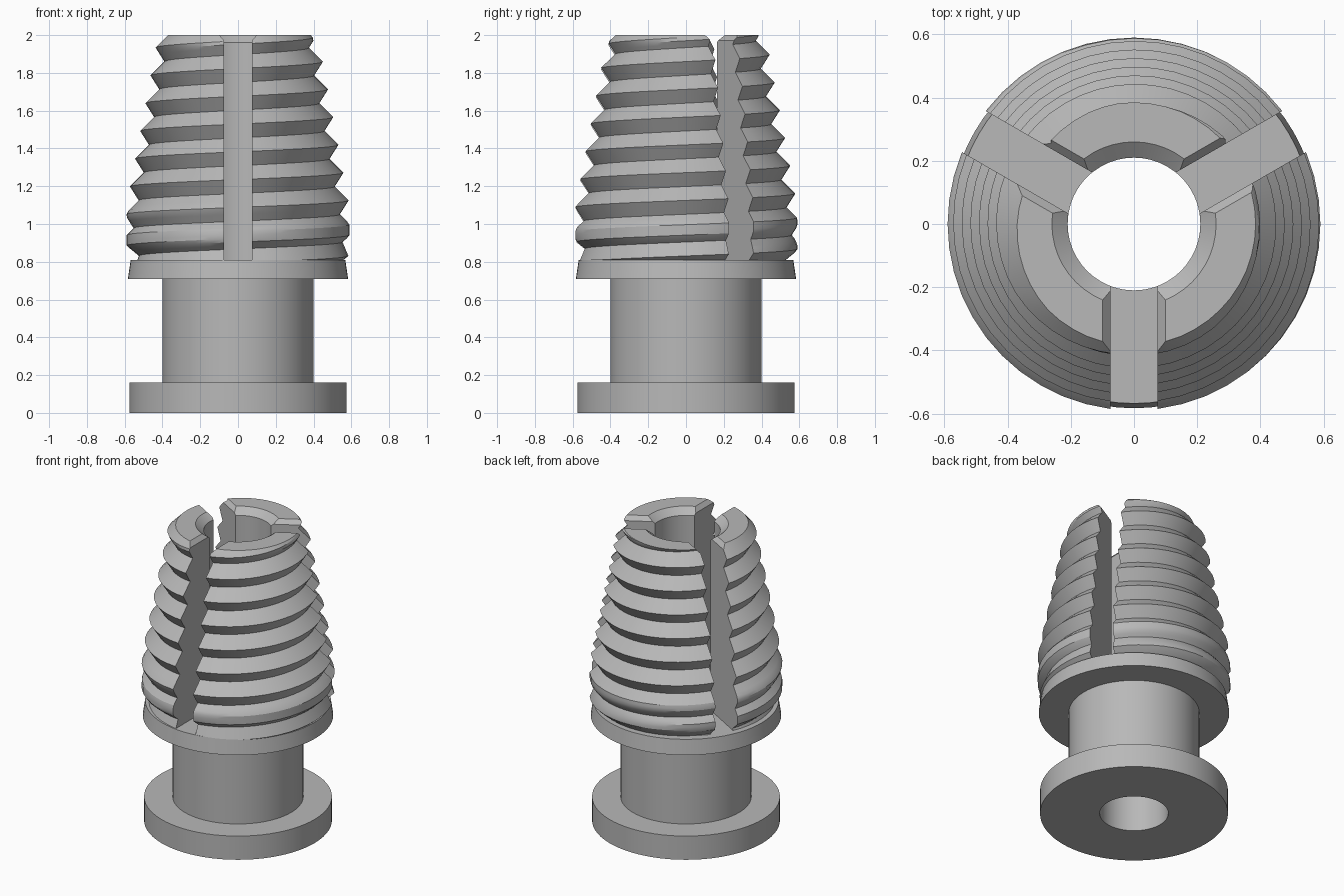
import bpy, bmesh, math
from mathutils import Matrix

if "Cube" in bpy.data.objects:
    bpy.data.objects.remove(bpy.data.objects["Cube"], do_unlink=True)

BORE, SEAT, TOP = 0.21, 0.81, 2.0
PITCH, CREST_Z, DEPTH = 0.147, 1.86, 0.06

grey = bpy.data.materials.new("plain grey")
grey.use_nodes = True
colour = (0.48, 0.48, 0.48, 1)
grey.diffuse_color = colour
grey.node_tree.nodes["Principled BSDF"].inputs["Base Color"].default_value = colour


def make_object(name, bm):
    bmesh.ops.remove_doubles(bm, verts=bm.verts, dist=1e-5)
    bmesh.ops.recalc_face_normals(bm, faces=bm.faces)
    mesh = bpy.data.meshes.new(name)
    bm.to_mesh(mesh)
    bm.free()
    mesh.materials.append(grey)
    obj = bpy.data.objects.new(name, mesh)
    bpy.context.collection.objects.link(obj)
    return obj


def ring_solid(name, section, steps):
    """Sweep a closed (radius, z) section, given per angle, round the z axis."""
    bm = bmesh.new()
    columns = []
    for j in range(steps + 1):
        a = math.tau * j / steps
        columns.append([bm.verts.new((r * math.cos(a), r * math.sin(a), z))
                        for r, z in section(a)])
    for c, d in zip(columns, columns[1:]):
        for i in range(len(c)):
            k = (i + 1) % len(c)
            bm.faces.new((c[i], d[i], d[k], c[k]))
    return make_object(name, bm)


def smooth(obj):
    bpy.ops.object.select_all(action='DESELECT')
    obj.select_set(True)
    bpy.context.view_layer.objects.active = obj
    bpy.ops.object.shade_smooth_by_angle(angle=math.radians(25))


# Flange, shaft and collar in one turned part
turned = [(BORE, 0), (0.575, 0), (0.575, 0.16), (0.4, 0.16), (0.4, 0.71),
          (0.583, 0.71), (0.568, SEAT), (BORE, SEAT)]
smooth(ring_solid("flanged_shaft", lambda a: turned, 72))


# Tapered screw thread
def thread_radius(a, z):
    phase = (z - CREST_Z) / PITCH - a / math.tau
    groove = 2 * abs(phase - round(phase))
    envelope = min(0.437 + 0.185 * (1.93 - z), 0.59 + 0.4 * (z - 0.845), 0.62)
    return min(envelope - DEPTH * groove, 0.59, 0.385 + 0.9 * (TOP - z))


def thread_section(a):
    points = []
    for i in range(-72, 17):
        z = CREST_Z + PITCH * (i / 8 + a / math.tau)
        z = max(SEAT, min(TOP, z))
        points.append((thread_radius(a, z), z))
    return points + [(0.26, TOP), (BORE, 1.96), (BORE, SEAT)]


jaws = ring_solid("threaded_jaws", thread_section, 48)

# Three radial slots with chamfered upper edges
slot_half = [(0.075, 0.7), (0.075, 1.972), (0.125, 2.03)]
slot = slot_half + [(-x, z) for x, z in reversed(slot_half)]
cutters = []
for n in range(3):
    bm = bmesh.new()
    face = bm.faces.new([bm.verts.new((x, 0, z)) for x, z in slot])
    out = bmesh.ops.extrude_face_region(bm, geom=[face])
    moved = [v for v in out["geom"] if isinstance(v, bmesh.types.BMVert)]
    bmesh.ops.translate(bm, verts=moved, vec=(0, -0.9, 0))
    bm.transform(Matrix.Rotation(math.tau * n / 3, 4, 'Z'))
    cutter = make_object("slot_cutter", bm)
    cutter.hide_render = True
    cutters.append(cutter)
    cut = jaws.modifiers.new("slot", 'BOOLEAN')
    cut.operation, cut.solver, cut.object = 'DIFFERENCE', 'EXACT', cutter

# Bake the slots and drop the cutters
bpy.context.view_layer.update()
evaluated = jaws.evaluated_get(bpy.context.evaluated_depsgraph_get())
baked = bpy.data.meshes.new_from_object(evaluated)
jaws.modifiers.clear()
jaws.data = baked
for cutter in cutters:
    bpy.data.objects.remove(cutter, do_unlink=True)
smooth(jaws)
